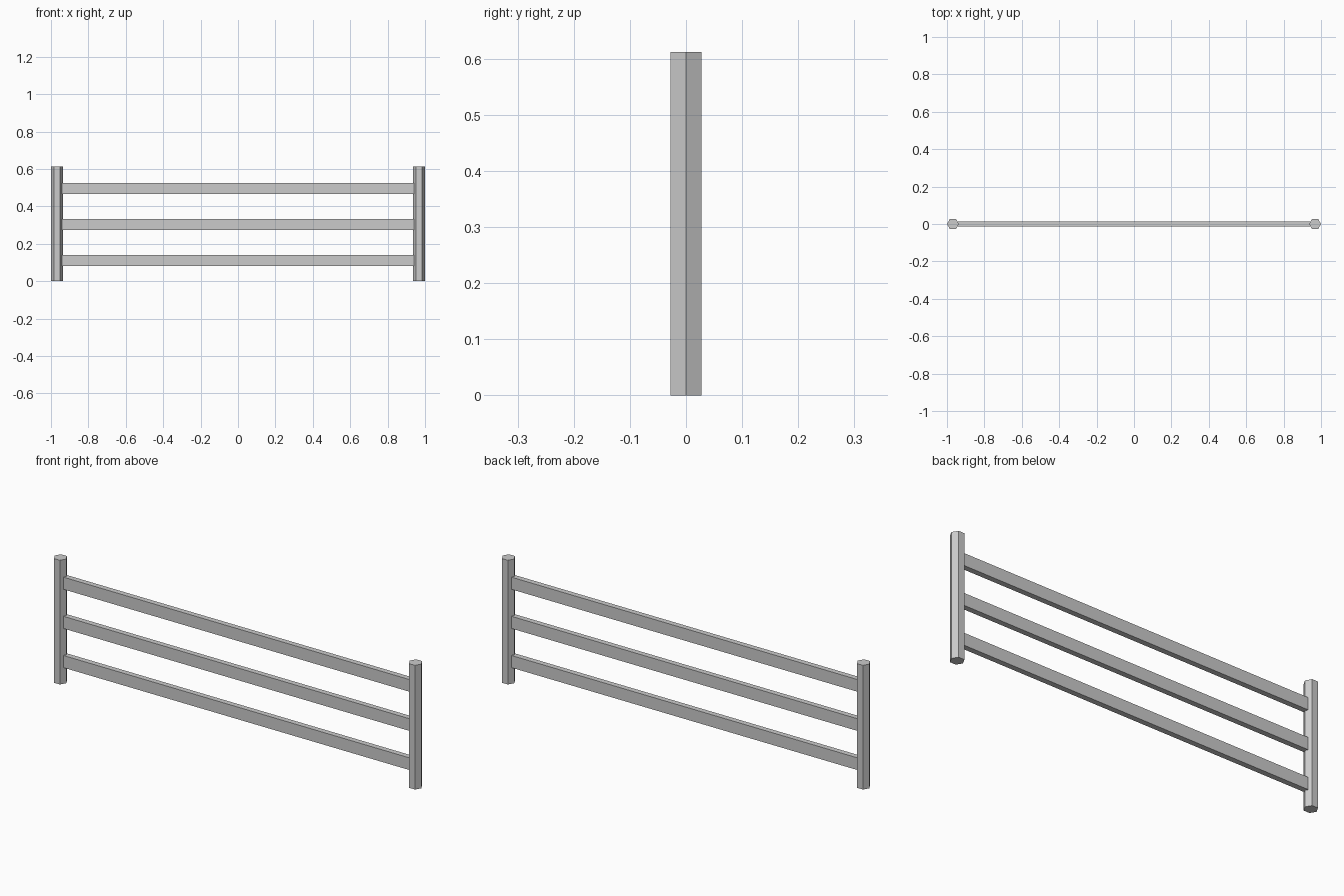
import bpy
import math

if "Cube" in bpy.data.objects:
    bpy.data.objects.remove(bpy.data.objects["Cube"])

POST_R, POST_H = 0.032, 0.612
RAIL_HALF_LEN, RAIL_DEPTH, RAIL_H = 0.942, 0.027, 0.06


def add_post(name, x):
    # hexagonal post with a corner pointing along x
    bpy.ops.mesh.primitive_cylinder_add(vertices=6, radius=POST_R, depth=POST_H,
                                        location=(x, 0, POST_H / 2),
                                        rotation=(0, 0, math.radians(30)))
    bpy.context.object.name = name


def add_rail(name, z):
    # flat horizontal board ending in the post faces
    bpy.ops.mesh.primitive_cube_add(size=1, location=(0, 0, z))
    rail = bpy.context.object
    rail.name = name
    rail.scale = (2 * RAIL_HALF_LEN, RAIL_DEPTH, RAIL_H)


# Two end posts
add_post("left_post", -1 + POST_R)
add_post("right_post", 1 - POST_R)

# Three evenly spaced rails
for i, name in enumerate(("bottom_rail", "middle_rail", "top_rail")):
    add_rail(name, 0.11 + i * 0.193)
